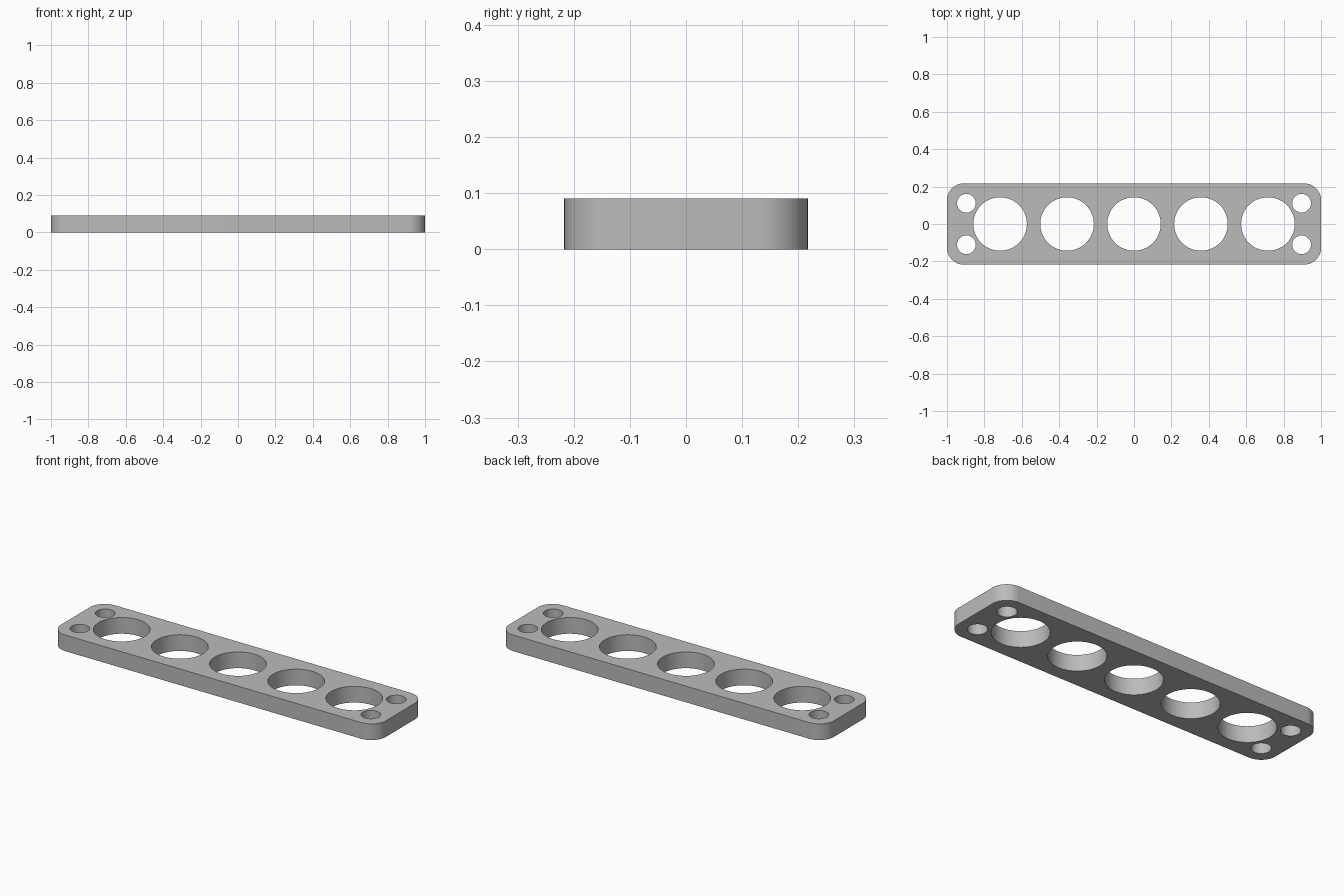
import bpy, bmesh
from math import cos, sin, pi, tau, radians
from mathutils import Vector

cube = bpy.data.objects.get("Cube")
if cube:
    bpy.data.objects.remove(cube, do_unlink=True)

HALF_X, HALF_Y, THICK, CORNER = 1.0, 0.217, 0.09, 0.09
BIG_R, BIG_STEP = 0.143, 0.358
SMALL_R, SMALL_X, SMALL_Y = 0.05, 0.896, 0.111

grey = bpy.data.materials.new("plain grey")
grey.use_nodes = True
colour = (0.5, 0.5, 0.5, 1)
grey.diffuse_color = colour
grey.node_tree.nodes["Principled BSDF"].inputs["Base Color"].default_value = colour


def circle(x, y, r, n):
    return [(x + r * cos(tau * i / n), y + r * sin(tau * i / n)) for i in range(n)]


def rounded_rectangle(hx, hy, r, steps=16):
    points = []
    for quarter, (sx, sy) in enumerate([(1, 1), (-1, 1), (-1, -1), (1, -1)]):
        for i in range(steps + 1):
            a = (quarter + i / steps) * pi / 2
            points.append((sx * (hx - r) + r * cos(a), sy * (hy - r) + r * sin(a)))
    return points


# Outline, row of five large holes, and a bolt hole in each corner
loops = [rounded_rectangle(HALF_X, HALF_Y, CORNER)]
loops += [circle(i * BIG_STEP, 0, BIG_R, 64) for i in range(-2, 3)]
loops += [circle(sx * SMALL_X, sy * SMALL_Y, SMALL_R, 40) for sx in (-1, 1) for sy in (-1, 1)]

# Fill between the loops, then extrude to the plate thickness
bm = bmesh.new()
edges = []
for loop in loops:
    verts = [bm.verts.new((x, y, 0)) for x, y in loop]
    edges += [bm.edges.new((v, verts[i - 1])) for i, v in enumerate(verts)]
bmesh.ops.triangle_fill(bm, use_beauty=True, edges=edges, normal=Vector((0, 0, 1)))
top = bmesh.ops.extrude_face_region(bm, geom=bm.faces[:], use_keep_orig=True)["geom"]
bmesh.ops.translate(bm, vec=(0, 0, THICK),
                    verts=[g for g in top if isinstance(g, bmesh.types.BMVert)])
bmesh.ops.recalc_face_normals(bm, faces=bm.faces[:])

# Merge the flat triangles into clean top and bottom faces
bmesh.ops.dissolve_limit(bm, angle_limit=radians(0.5), verts=bm.verts[:], edges=bm.edges[:])

mesh = bpy.data.meshes.new("perforated_plate")
bm.to_mesh(mesh)
bm.free()
mesh.materials.append(grey)
plate = bpy.data.objects.new("perforated_plate", mesh)
bpy.context.collection.objects.link(plate)
bpy.context.view_layer.objects.active = plate
plate.select_set(True)
bpy.ops.object.shade_smooth_by_angle(angle=radians(30))
